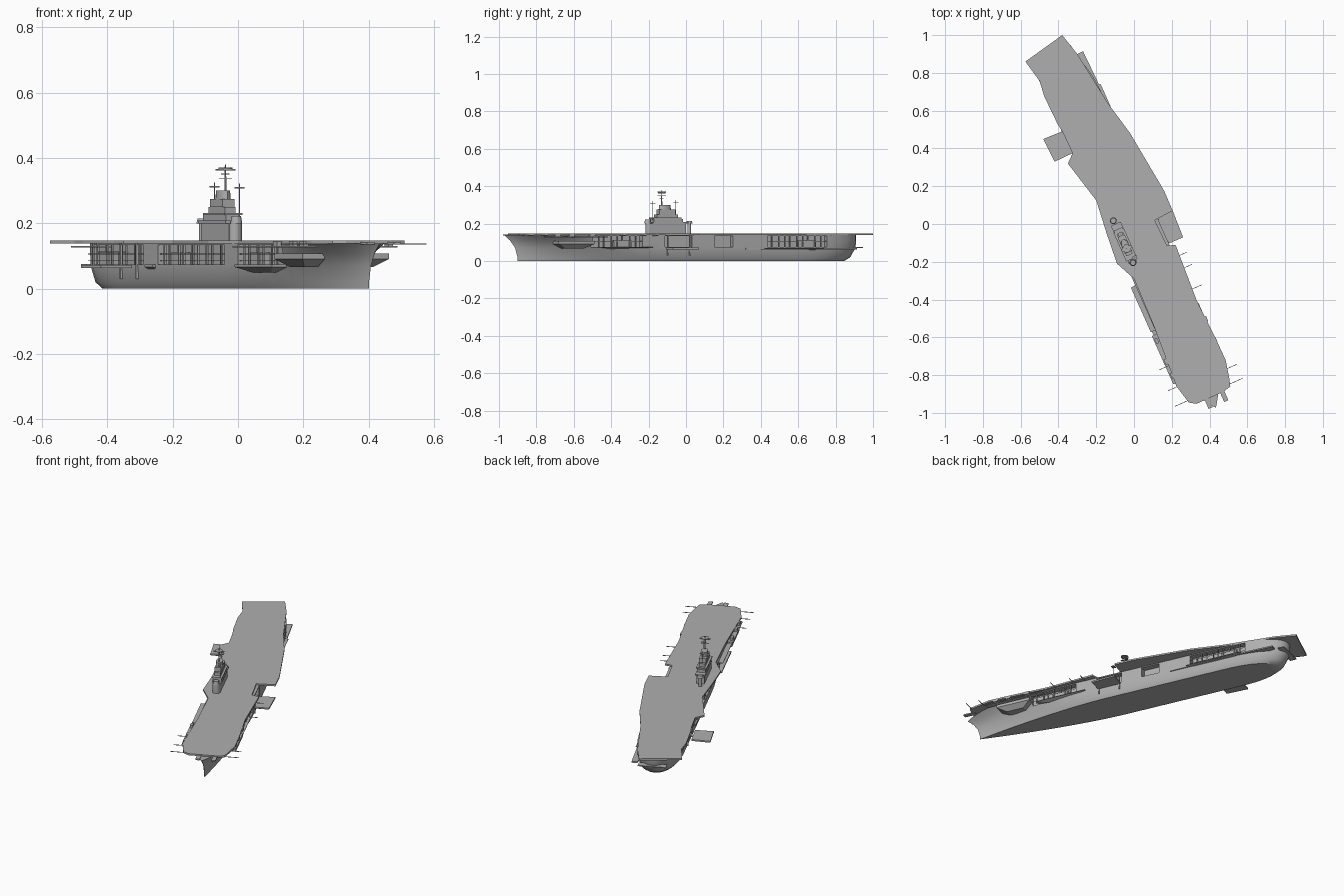
import bpy, bmesh, math
from mathutils import Vector

cube = bpy.data.objects.get("Cube")
if cube:
    bpy.data.objects.remove(cube, do_unlink=True)

grey = bpy.data.materials.new("ship grey")
grey.use_nodes = True
grey.diffuse_color = (0.43, 0.43, 0.43, 1)
grey.node_tree.nodes["Principled BSDF"].inputs["Base Color"].default_value = (0.43, 0.43, 0.43, 1)

# Ship axes: s runs to the bow, t runs to port
HEADING = math.radians(24)
SN, CS = math.sin(HEADING), math.cos(HEADING)


def P(s, t, z):
    return Vector((s * SN + t * CS, -s * CS + t * SN, z))


def finish(name, bm, smooth=False):
    bmesh.ops.recalc_face_normals(bm, faces=bm.faces)
    me = bpy.data.meshes.new(name)
    bm.to_mesh(me)
    bm.free()
    me.materials.append(grey)
    ob = bpy.data.objects.new(name, me)
    bpy.context.collection.objects.link(ob)
    if smooth:
        select(ob)
        bpy.ops.object.shade_smooth_by_angle(angle=math.radians(35))
    return ob


def select(ob):
    bpy.ops.object.select_all(action='DESELECT')
    ob.select_set(True)
    bpy.context.view_layer.objects.active = ob


def loft(bm, *rings):
    rows = [[bm.verts.new(p) for p in r] for r in rings]
    n = len(rows[0])
    for a, b in zip(rows, rows[1:]):
        for i in range(n):
            j = (i + 1) % n
            bm.faces.new((a[i], a[j], b[j], b[i]))
    bm.faces.new(rows[0])
    bm.faces.new(rows[-1])


def rect(s0, s1, t0, t1, z):
    return [P(s0, t0, z), P(s1, t0, z), P(s1, t1, z), P(s0, t1, z)]


def boxes(name, items):
    bm = bmesh.new()
    for s0, s1, t0, t1, z0, z1 in items:
        loft(bm, rect(s0, s1, t0, t1, z0), rect(s0, s1, t0, t1, z1))
    return finish(name, bm)


def plate(name, outline, z0, z1):
    bm = bmesh.new()
    loft(bm, *[[Vector((x, y, z)) for x, y in outline] for z in (z0, z1)])
    return finish(name, bm)


def disc(s, t, z, rs, rt, n=16):
    return [P(s + rs * math.cos(i * math.tau / n), t + rt * math.sin(i * math.tau / n), z) for i in range(n)]


def round_part(name, s, t, z0, z1, rs, rt, top=1.0, n=16):
    bm = bmesh.new()
    loft(bm, disc(s, t, z0, rs, rt, n), disc(s, t, z1, rs * top, rt * top, n))
    return finish(name, bm, True)


# Hull: waterline curves at rising heights, flared at the bow
def waterline(z, stern, bow, width, bow_part, bow_power, n=30):
    side = []
    for i in range(n + 1):
        u = (1 - math.cos(math.pi * i / n)) / 2
        v = min(1, (1 - u) / bow_part)
        w = min(1, u / 0.16)
        half = width * (1 - (1 - v) ** bow_power) * (1 - (1 - w) ** 2.6) ** 0.5
        side.append((stern + (bow - stern) * u, half))
    return [P(s, t, z) for s, t in side] + [P(s, -t, z) for s, t in side[-2:0:-1]]


bm = bmesh.new()
loft(bm,
     waterline(0.0, -0.92, 0.985, 0.108, 0.45, 1.6),
     waterline(0.02, -0.955, 0.986, 0.12, 0.43, 1.6),
     waterline(0.07, -0.985, 1.0, 0.125, 0.38, 1.8),
     waterline(0.11, -0.99, 1.03, 0.125, 0.3, 2.3),
     waterline(0.139, -0.99, 1.065, 0.126, 0.24, 3.0))
hull = finish("hull", bm)

# Open galleries cut into both sides: start, end, side
galleries = [(0.28, 0.6, -1), (-0.32, 0.18, -1), (-0.86, -0.43, -1),
             (0.31, 0.6, 1), (0.02, 0.18, 1), (-0.22, -0.11, 1), (-0.77, -0.42, 1)]
cutter = boxes("gallery_cutter", [(a, b, *sorted((k * 0.088, k * 0.2)), 0.074, 0.133) for a, b, k in galleries])
cutter.hide_render = True
mod = hull.modifiers.new("galleries", 'BOOLEAN')
mod.object = cutter
mod.solver = 'EXACT'
select(hull)
bpy.ops.object.modifier_apply(modifier=mod.name)
bpy.data.objects.remove(cutter, do_unlink=True)
select(hull)
bpy.ops.object.shade_smooth_by_angle(angle=math.radians(35))

# Pillars and rails in the galleries
pillars, rails = [], []
for a, b, k in galleries:
    if b - a < 0.2:
        continue
    n = round((b - a) / 0.035)
    for i in range(1, n):
        s = a + (b - a) * i / n
        t = k * (0.118 if i % 3 else 0.105)
        pillars.append((s - 0.003, s + 0.003, t - 0.003, t + 0.003, 0.07, 0.138))
    for z in (0.085, 0.105):
        rails.append((a, b, k * 0.118 - 0.001, k * 0.118 + 0.001, z, z + 0.002))
    rails.append((a + 0.06, a + 0.16, k * 0.1 - 0.012, k * 0.1 + 0.012, 0.072, 0.11))
boxes("gallery_pillars", pillars)
boxes("gallery_rails", rails)

# Flight deck with its angled landing strip and elevator notches
deck = [(-.38, 1.0), (-.30, .90), (-.135, .635), (-.02, .48), (.16, .175), (.205, .07), (.11, .02),
        (.175, -.115), (.22, -.11), (.33, -.4), (.43, -.6), (.485, -.72), (.505, -.82), (.51, -.86),
        (.47, -.89), (.33, -.952), (.29, -.945), (.225, -.86), (.105, -.54), (0, -.29), (-.09, -.21),
        (-.145, -.05), (-.2, .125), (-.35, .32), (-.325, .375), (-.38, .49), (-.405, .53), (-.475, .675),
        (-.50, .757), (-.575, .86)]
plate("flight_deck", deck, 0.138, 0.148)

# Lowered elevators and the aft port sponson
plate("port_elevator", [(.11, .02), (.205, .07), (.26, -.07), (.17, -.11)], 0.063, 0.072)
plate("starboard_elevator", [(-.42, .33), (-.48, .45), (-.38, .49), (-.325, .375)], 0.063, 0.072)
plate("aft_sponson", [(-.30, .9), (-.27, .915), (-.135, .635), (0, .32), (-.04, .3), (-.2, .6)], 0.062, 0.07)
boxes("elevator_rails", [(s, s + 0.006, *t, 0.03, 0.138) for t in ((0.122, 0.13), (-0.13, -0.122))
                         for s in ((0.03, 0.16) if t[0] > 0 else (-0.6, -0.48))])

# Tapered gun sponsons on both sides
bm = bmesh.new()
for k, s0, s1, z0, z1, out in ((1, .6, .81, .066, .108, .145), (-1, .6, .81, .066, .108, .145),
                               (-1, .3, .58, .05, .074, .145), (1, .25, .56, .064, .076, .135),
                               (1, -.75, -.4, .055, .07, .14), (-1, -.4, -.34, .05, .074, .135)):
    loft(bm, rect(s0 + .05 * (s1 - s0) / .2, s1 - .05 * (s1 - s0) / .2, k * .07, k * (out - .03), z0),
         rect(s0, s1, k * .07, k * out, (z0 + z1) / 2 + .004), rect(s0, s1, k * .07, k * out, z1))
finish("gun_sponsons", bm)

# Catwalks, boxes and whip aerials along the deck edge
walks = [(.3, .56, -.152, -.11, .126, .13), (.58, .86, -.155, -.12, .126, .13),
         (.52, .88, .11, .142, .126, .13), (-.92, -.72, -.15, -.1, .126, .13),
         (-.72, -.6, -.15, -.1, .11, .114), (-1.0, -.96, -.08, .08, .07, .075)]
for k in (-1, 1):
    for s in (.6, .72, .8):
        walks.append((s, s + .03, k * .142 - .008, k * .142 + .008, .13, .146))
boxes("catwalks", walks)
boxes("whip_aerials", [(s - .0015, s + .0015, *sorted((k * .12, k * .195)), .135, .138)
                       for k, ss in ((1, (.25, .32, .44, .9, .98)), (-1, (.76, .88, .97))) for s in ss])
boxes("bow_horns", [(.98, 1.055, t - .012, t + .012, .136, .143) for t in (-.025, .065)])

# Island: stacked superstructure on the starboard edge
T = -0.088
boxes("island_base", [(-.03, .18, T - .022, T + .022, .147, .2)])
boxes("island_bridge", [(-.04, .165, T - .028, T + .028, .2, .208), (-.01, .16, T - .024, T + .024, .207, .225),
                        (.0, .165, T - .03, T + .03, .225, .232)])
boxes("island_tower", [(.015, .14, T - .018, T + .018, .23, .25), (.03, .125, T - .02, T + .02, .25, .275)])
round_part("funnel", .085, T, .27, .3, .035, .02, .95)
round_part("forward_director", .185, T, .2, .222, .018, .018, .8)
round_part("aft_director", -.06, T - .005, .2, .215, .018, .018, .8)
round_part("aft_director_stand", -.06, T - .005, .147, .2, .01, .01)
round_part("bridge_front", .175, T, .147, .2, .022, .022)

# Masts, yards and radar
round_part("main_mast", .103, T, .295, .38, .0035, .0035, .6, 8)
boxes("mast_yards", [(.095, .111, T - .03, T + .03, .362, .366), (.08, .126, T - .004, T + .004, .35, .353),
                     (.1, .106, T - .02, T + .02, .335, .338)])
round_part("radar_dish", .103, T, .367, .371, .022, .022, 1, 12)
for name, s, t, top in (("aft_mast", .02, T, .325), ("forward_mast", .165, T + .02, .322)):
    round_part(name, s, t, .22, top, .002, .002, 1, 8)
    boxes(name + "_yard", [(s - .01, s + .01, t - .012, t + .012, top - .015, top - .011)])
